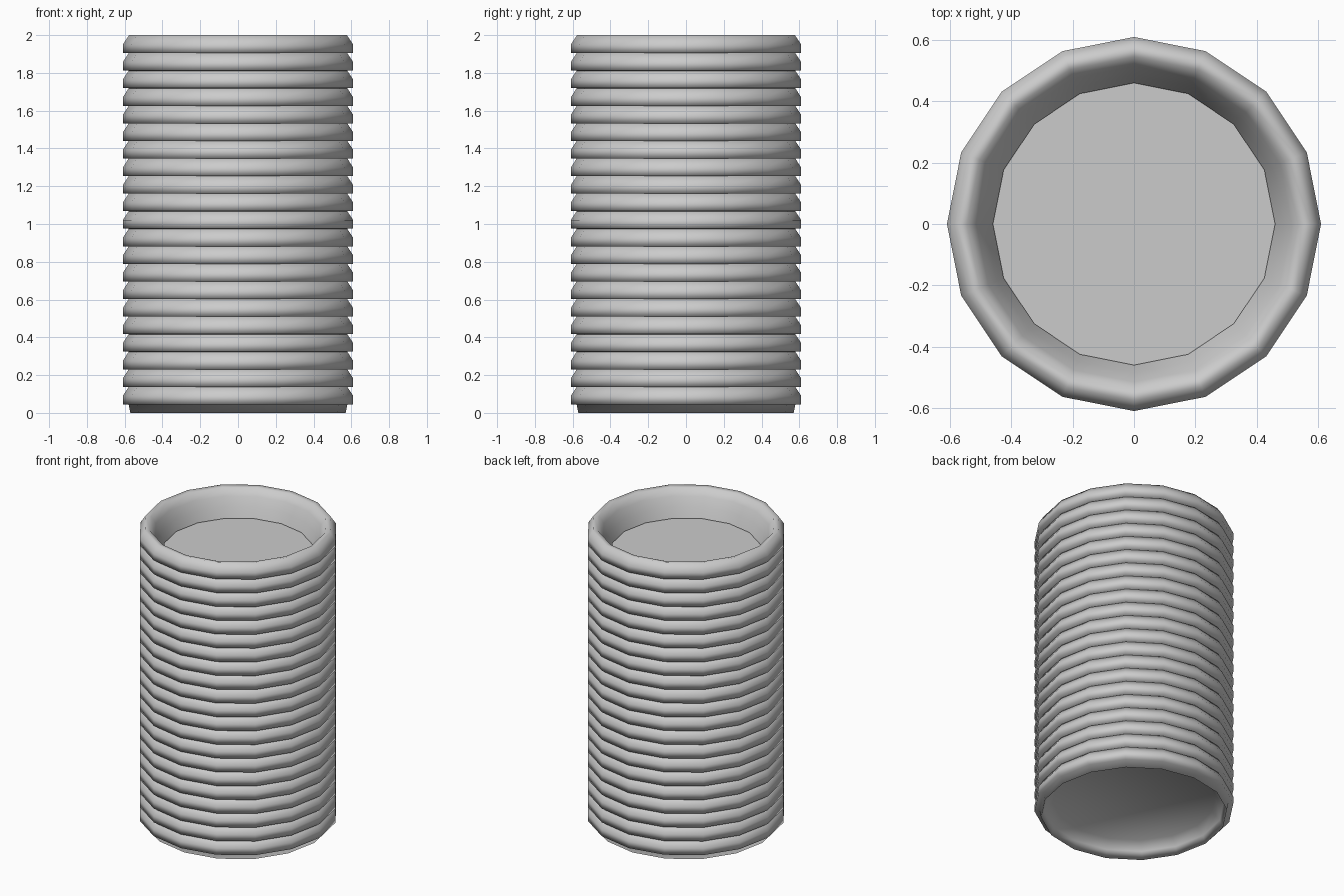
import bpy, bmesh, math

SIDES = 16
RIBS = 21
PITCH = 0.093

if "Cube" in bpy.data.objects:
    bpy.data.objects.remove(bpy.data.objects["Cube"], do_unlink=True)

grey = bpy.data.materials.new("light_grey")
grey.use_nodes = True
colour = (0.6, 0.6, 0.6, 1)
grey.diffuse_color = colour
grey.node_tree.nodes["Principled BSDF"].inputs["Base Color"].default_value = colour


def add_object(name, mesh, z):
    obj = bpy.data.objects.new(name, mesh)
    obj.location.z = z
    bpy.context.collection.objects.link(obj)


def lathe(name, profile, base=False):
    """Turn an (r, z) profile around z, optionally closed by a base face."""
    bm = bmesh.new()
    angles = [2 * math.pi * i / SIDES for i in range(SIDES)]
    loops = [[bm.verts.new((r * math.cos(a), r * math.sin(a), z)) for a in angles]
             for r, z in profile]
    for a, b in zip(loops, loops[1:]):
        for i in range(SIDES):
            j = (i + 1) % SIDES
            bm.faces.new((a[i], a[j], b[j], b[i]))
    if base:
        bm.faces.new(loops[0][::-1])
    for face in bm.faces:
        face.smooth = True
    mesh = bpy.data.meshes.new(name)
    bm.to_mesh(mesh)
    bm.free()
    mesh.materials.append(grey)
    return mesh


# Tapered rim with an overhanging lip
rim = [(0.57, 0.0), (0.58, 0.05), (0.61, 0.045), (0.61, 0.09),
       (0.577, 0.14), (0.545, 0.135)]
# Hollow under the bottom rim and deep well in the top one
hollow = [(0.5, 0.1), (0.55, 0.05)]
well = [(0.515, 0.09), (0.485, 0.03), (0.46, -0.035)]

add_object("bottom_rim", lathe("bottom_rim", hollow + rim, base=True), 0.0)
middle = lathe("middle_rim", rim)
for i in range(1, RIBS - 1):
    add_object(f"middle_rim_{i}", middle, i * PITCH)
top = (RIBS - 1) * PITCH
add_object("top_rim", lathe("top_rim", rim + well), top)

# Sunken floor just below the well wall
bpy.ops.mesh.primitive_circle_add(vertices=SIDES, radius=0.5, fill_type="NGON",
                                  location=(0, 0, top - 0.05))
floor = bpy.context.object
floor.name = "floor"
floor.data.materials.append(grey)
